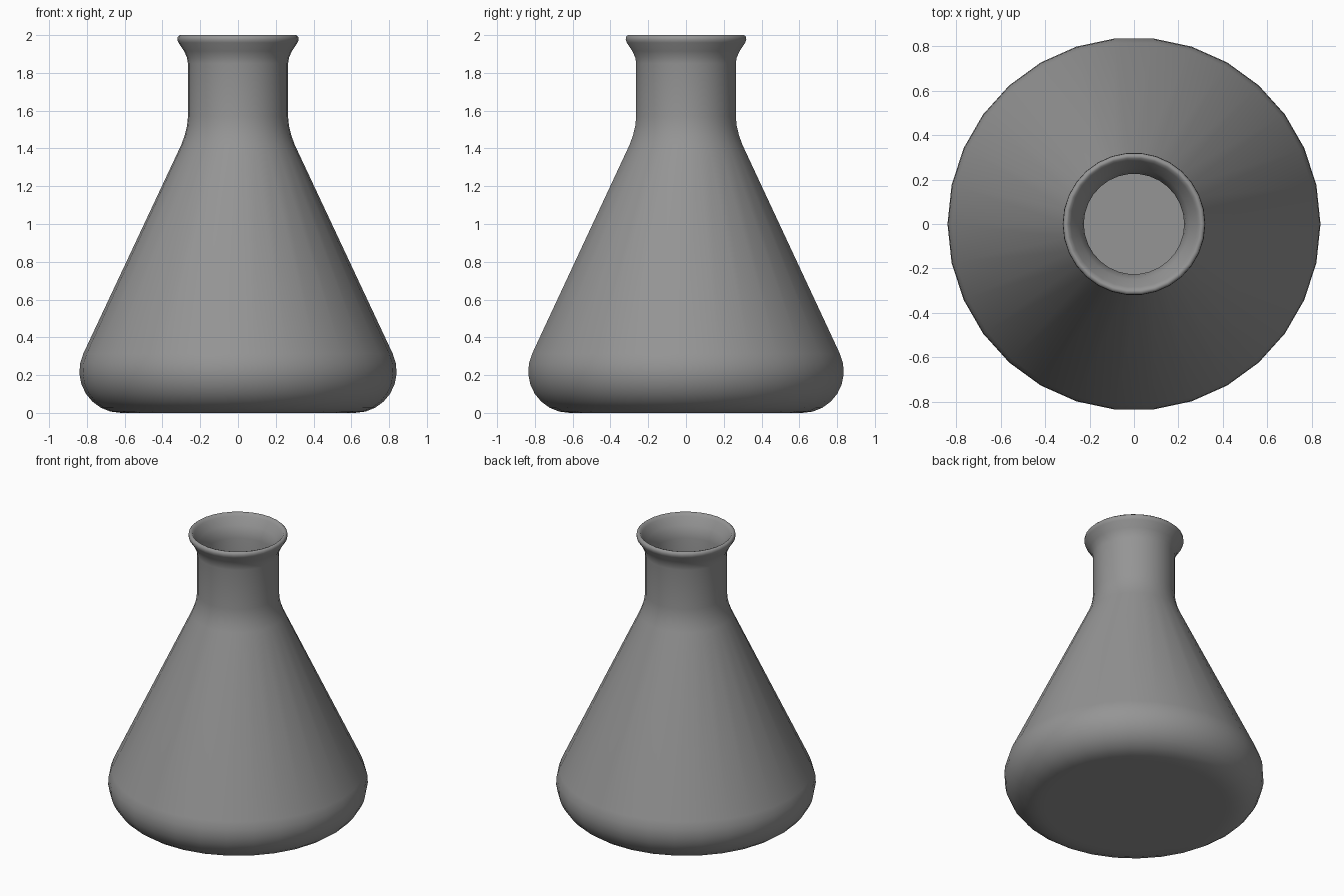
import bpy
import bmesh
from math import cos, sin, radians, tau
from mathutils import Vector

SIDES = 30

cube = bpy.data.objects.get("Cube")
if cube:
    bpy.data.objects.remove(cube, do_unlink=True)


def make_material(name, rgb):
    mat = bpy.data.materials.new(name)
    mat.use_nodes = True
    mat.diffuse_color = (*rgb, 1)
    mat.node_tree.nodes["Principled BSDF"].inputs["Base Color"].default_value = (*rgb, 1)
    return mat


def arc(cx, cz, r, start, end, steps):
    """Points on an arc in the (radius, height) plane."""
    angles = [radians(start + (end - start) * i / steps) for i in range(steps + 1)]
    return [(cx + r * cos(a), cz + r * sin(a)) for a in angles]


def lathe(name, profile, mat):
    bm = bmesh.new()
    verts = [bm.verts.new((r, 0, z)) for r, z in profile]
    edges = [bm.edges.new(pair) for pair in zip(verts, verts[1:])]
    bmesh.ops.spin(bm, geom=verts + edges, cent=Vector(), axis=(0, 0, 1),
                   angle=tau, steps=SIDES)
    bmesh.ops.remove_doubles(bm, verts=bm.verts, dist=0.0005)
    bmesh.ops.recalc_face_normals(bm, faces=bm.faces)
    for face in bm.faces:
        face.smooth = True
    mesh = bpy.data.meshes.new(name)
    bm.to_mesh(mesh)
    bm.free()
    mesh.materials.append(mat)
    obj = bpy.data.objects.new(name, mesh)
    bpy.context.collection.objects.link(obj)
    return obj


# Outer wall: flat base, rounded heel, cone, neck and flared lip
outer = [(0, 0), (0.58, 0)] + arc(0.62, 0.22, 0.22, -90, 25, 8)
outer += [(0.30, 1.42), (0.282, 1.47), (0.27, 1.52), (0.265, 1.57), (0.265, 1.85),
          (0.27, 1.88), (0.285, 1.915), (0.315, 1.96)]

# Rolled rim
rim = [(0.321, 1.975), (0.319, 1.991), (0.309, 2.0), (0.297, 1.997)]

# Inner wall back down to the floor
inner = [(0.285, 1.98), (0.25, 1.93), (0.233, 1.89), (0.226, 1.85), (0.226, 1.57),
         (0.232, 1.51), (0.246, 1.46), (0.264, 1.405)]
inner += arc(0.62, 0.22, 0.18, 25, -90, 8) + [(0.58, 0.04), (0, 0.04)]

grey = make_material("grey", (0.3, 0.3, 0.3))
lathe("flask_body", outer + rim + inner, grey)
